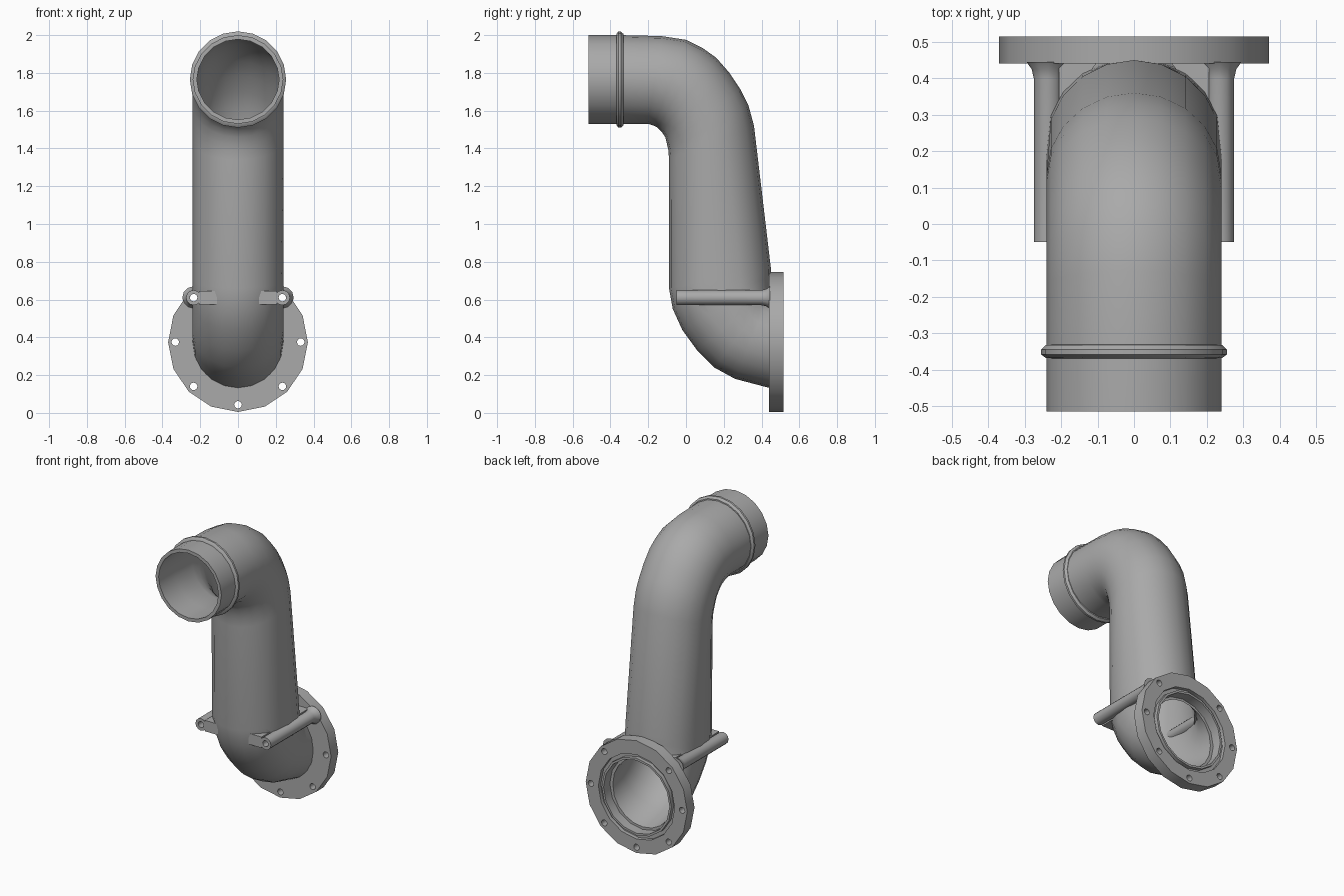
import bpy, bmesh
from math import sin, cos, pi, radians
from mathutils import Vector

cube = bpy.data.objects.get("Cube")
if cube:
    bpy.data.objects.remove(cube, do_unlink=True)

metal = bpy.data.materials.new("cast grey metal")
metal.use_nodes = True
GREY = (0.4, 0.4, 0.4, 1)
metal.diffuse_color = GREY
metal.node_tree.nodes["Principled BSDF"].inputs["Base Color"].default_value = GREY

FLANGE_Z, MOUTH_Z = 0.375, 1.765
LUG_X, LUG_Z = 0.235, 0.61
SIDES, WALL = 20, 0.022


def make(name, bm):
    bmesh.ops.recalc_face_normals(bm, faces=bm.faces)
    mesh = bpy.data.meshes.new(name)
    bm.to_mesh(mesh)
    bm.free()
    ob = bpy.data.objects.new(name, mesh)
    bpy.context.collection.objects.link(ob)
    mesh.materials.append(metal)
    return ob


def loop_loft(name, rings):
    """Skin closed rings, joining the last ring back to the first."""
    bm = bmesh.new()
    vs = [[bm.verts.new(p) for p in ring] for ring in rings]
    for i, a in enumerate(vs):
        b = vs[(i + 1) % len(vs)]
        for j in range(len(a)):
            k = (j + 1) % len(a)
            bm.faces.new((a[j], a[k], b[k], b[j]))
    return make(name, bm)


def lathe(name, profile, x, z, sides):
    """Turn a closed (radius, y) profile about an axis along y."""
    return loop_loft(name, [[(x + r * sin(2 * pi * i / sides), y,
                              z - r * cos(2 * pi * i / sides))
                             for i in range(sides)] for r, y in profile])


def smooth(ob, angle=32):
    bpy.ops.object.select_all(action="DESELECT")
    ob.select_set(True)
    bpy.context.view_layer.objects.active = ob
    bpy.ops.object.shade_smooth_by_angle(angle=radians(angle))


# Pipe: each section spans an outer-bend point and an inner-bend point (y, z)
sections = [
    ((-0.515, 2.0), (-0.515, 1.53)), ((-0.35, 2.0), (-0.35, 1.53)),
    ((-0.13, 1.995), (-0.2, 1.53)), ((0, 1.975), (-0.17, 1.52)),
    ((0.09, 1.93), (-0.15, 1.51)), ((0.16, 1.88), (-0.13, 1.49)),
    ((0.23, 1.8), (-0.11, 1.46)), ((0.29, 1.71), (-0.1, 1.42)),
    ((0.33, 1.63), (-0.093, 1.39)), ((0.36, 1.52), (-0.09, 1.34)),
    ((0.45, 0.76), (-0.09, 0.66)), ((0.45, 0.72), (-0.07, 0.55)),
    ((0.45, 0.69), (-0.02, 0.44)), ((0.45, 0.66), (0.06, 0.33)),
    ((0.45, 0.64), (0.15, 0.24)), ((0.45, 0.63), (0.26, 0.18)),
    ((0.45, 0.62), (0.45, 0.13)),
]


def section_ring(outer, inner, inset):
    a, b = Vector((0, *outer)), Vector((0, *inner))
    mid, half = (a + b) / 2, (a - b) / 2
    axis, depth, width = half.normalized(), half.length - inset, 0.24 - inset
    ring = []
    for i in range(SIDES):
        t = 2 * pi * i / SIDES
        c = cos(t)
        # round ends with a short straight side where the pipe is deeper
        side = 0 if abs(c) < 1e-6 else (1 if c > 0 else -1)
        ring.append(mid + axis * (width * c + side * (depth - width))
                    + Vector((width * sin(t), 0, 0)))
    return ring


pipe = loop_loft("bent_pipe",
                 [section_ring(o, i, 0) for o, i in sections]
                 + [section_ring(o, i, WALL) for o, i in reversed(sections)])

# Raised bead behind the mouth
bead = lathe("hose_bead", [(0.228, -0.37), (0.242, -0.368), (0.255, -0.358),
                           (0.255, -0.345), (0.242, -0.332), (0.228, -0.33)],
             0, MOUTH_Z, SIDES)

# Mounting flange with a seal groove in its back face
flange = lathe("mounting_flange",
               [(0.24, 0.44), (0.37, 0.44), (0.37, 0.515), (0.278, 0.515),
                (0.278, 0.49), (0.254, 0.49), (0.254, 0.515), (0.24, 0.515)],
               0, FLANGE_Z, 16)

# Seven bolt holes, none at the top
cutter_bm = bmesh.new()
for k in range(-3, 4):
    t = k * pi / 4
    ends = [[cutter_bm.verts.new((0.332 * sin(t) + 0.02 * cos(u * pi / 6), y,
                                  FLANGE_Z - 0.332 * cos(t) + 0.02 * sin(u * pi / 6)))
             for u in range(12)] for y in (-0.12, 0.6)]
    for end in ends:
        cutter_bm.faces.new(end)
    for u in range(12):
        v = (u + 1) % 12
        cutter_bm.faces.new((ends[0][u], ends[0][v], ends[1][v], ends[1][u]))
cutter = make("hole_cutter", cutter_bm)
cutter.hide_render = True
for ob in (flange, pipe):
    mod = ob.modifiers.new("holes", "BOOLEAN")
    mod.object, mod.operation, mod.solver = cutter, "DIFFERENCE", "EXACT"
bpy.context.view_layer.update()
graph = bpy.context.evaluated_depsgraph_get()
for ob, mesh in [(ob, bpy.data.meshes.new_from_object(ob.evaluated_get(graph)))
                 for ob in (flange, pipe)]:
    ob.modifiers.clear()
    ob.data = mesh
bpy.data.objects.remove(cutter, do_unlink=True)


def web(name, outline):
    bm = bmesh.new()
    face = bm.faces.new([bm.verts.new((x, y, LUG_Z - 0.036)) for x, y in outline])
    out = bmesh.ops.extrude_face_region(bm, geom=[face])
    bmesh.ops.translate(bm, vec=(0, 0, 0.072),
                        verts=[g for g in out["geom"] if isinstance(g, bmesh.types.BMVert)])
    return make(name, bm)


# Bolt tubes on both sides, joined to the pipe by webs
parts = [pipe, bead, flange]
for side, s in (("left", 1), ("right", -1)):
    parts.append(lathe(side + "_bolt_tube",
                       [(0.02, -0.05), (0.04, -0.05), (0.04, 0.40), (0.046, 0.425),
                        (0.06, 0.445), (0.02, 0.445)], s * LUG_X, LUG_Z, 12))
    parts.append(web(side + "_front_web", [(s * x, y) for x, y in (
        (0.206, -0.05), (0.11, -0.05), (0.16, -0.01), (0.206, 0.045))]))
    parts.append(web(side + "_rear_web", [(s * x, y) for x, y in (
        (0.206, 0.445), (0.1, 0.445), (0.15, 0.38), (0.206, 0.31))]))

for ob in parts:
    smooth(ob)
